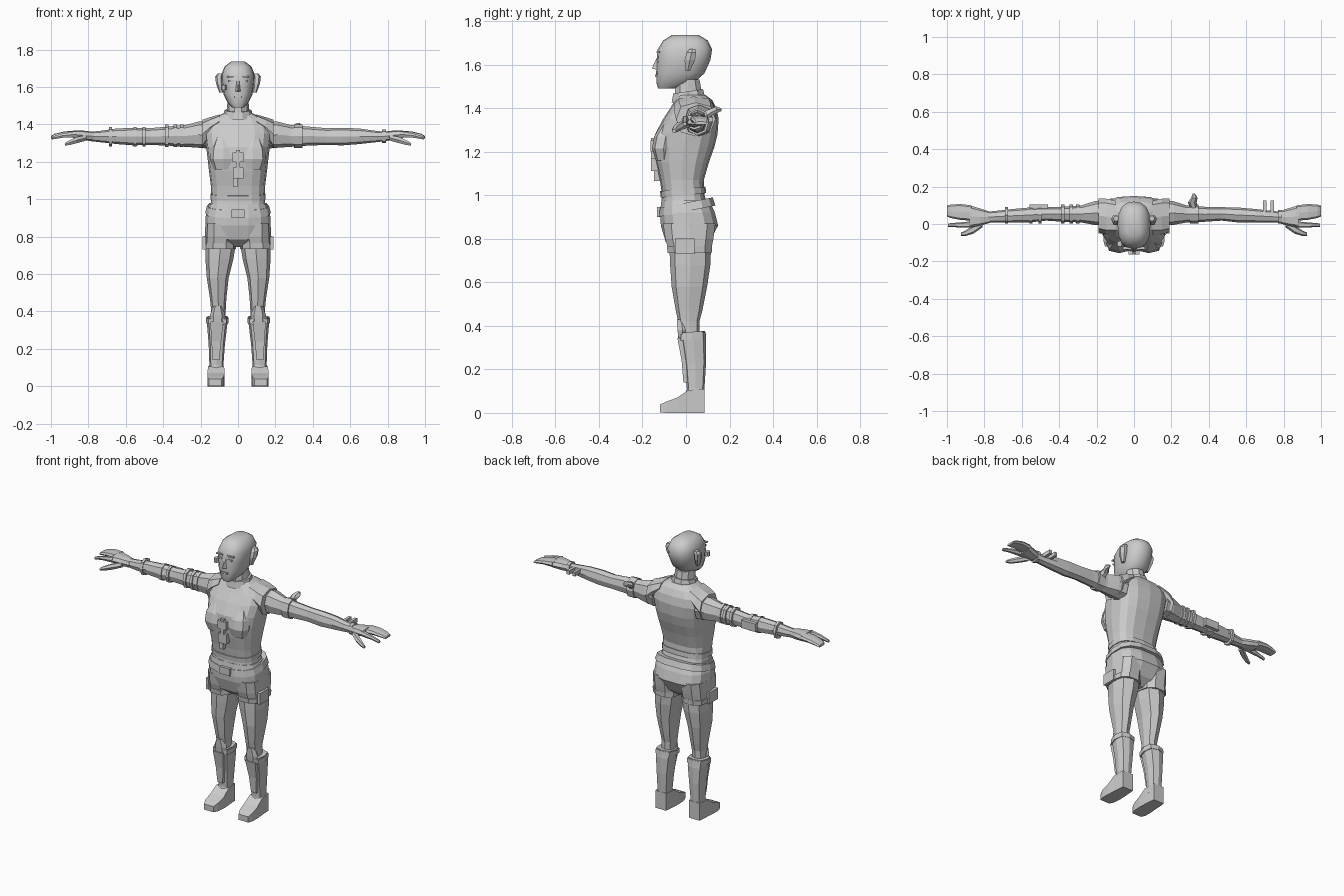
import bpy, math

grey = bpy.data.materials.new("neutral_grey")
grey.diffuse_color = (0.6, 0.6, 0.6, 1)


def make(name, verts, faces, mirror=False, smooth=0):
    """Mesh object, optionally mirrored to the other side of the body."""
    me = bpy.data.meshes.new(name)
    me.from_pydata(verts, [], faces)
    me.materials.append(grey)
    ob = bpy.data.objects.new(name, me)
    bpy.context.collection.objects.link(ob)
    bpy.ops.object.select_all(action='DESELECT')
    ob.select_set(True)
    bpy.context.view_layer.objects.active = ob
    bpy.ops.object.mode_set(mode='EDIT')
    bpy.ops.mesh.select_all(action='SELECT')
    bpy.ops.mesh.normals_make_consistent(inside=False)
    bpy.ops.object.mode_set(mode='OBJECT')
    if smooth:
        bpy.ops.object.shade_smooth_by_angle(angle=math.radians(smooth))
    if mirror:
        ob.modifiers.new("other_side", 'MIRROR')
    return ob


def loft(name, rings, axis='z', n=8, p=2.0, mirror=False, smooth=0, tilt=0):
    """Skin rings (position, a_min, a_max, b_min, b_max) along an axis."""
    verts, faces = [], []
    for t, a0, a1, b0, b1 in rings:
        for i in range(n):
            ang = 2 * math.pi * i / n + (math.pi / 4 if n == 4 else 0)
            c, s = math.cos(ang), math.sin(ang)
            if n == 4:
                c, s = math.copysign(1, c), math.copysign(1, s)
            else:
                c = math.copysign(abs(c) ** (2 / p), c)
                s = math.copysign(abs(s) ** (2 / p), s)
            a = (a0 + a1) / 2 + c * (a1 - a0) / 2
            b = (b0 + b1) / 2 + s * (b1 - b0) / 2
            verts.append({'z': (a, b, t + tilt * b), 'x': (t, a, b), 'y': (a, t, b)}[axis])
    for r in range(len(rings) - 1):
        for i in range(n):
            j = (i + 1) % n
            faces.append((r * n + i, r * n + j, (r + 1) * n + j, (r + 1) * n + i))
    faces += [tuple(range(n)), tuple(range((len(rings) - 1) * n, len(rings) * n))]
    return make(name, verts, faces, mirror, smooth)


def box(name, x0, x1, y0, y1, z0, z1, mirror=False):
    return loft(name, [(z0, x0, x1, y0, y1), (z1, x0, x1, y0, y1)], n=4, mirror=mirror)


def body(name, rows, **kw):
    """Loft symmetric in x from (z, half_width, y_min, y_max)."""
    return loft(name, [(z, -w, w, a, b) for z, w, a, b in rows], **kw)


# Head, face and ears
body("head", [(1.49, .03, -.128, -.05), (1.515, .055, -.136, .035), (1.56, .077, -.137, .085),
              (1.62, .086, -.135, .112), (1.67, .088, -.13, .12), (1.71, .072, -.105, .10),
              (1.735, .038, -.065, .06)], n=16, p=2.5, smooth=40)
make("nose", [(-.007, -.132, 1.635), (.007, -.132, 1.635), (-.015, -.132, 1.575),
              (.015, -.132, 1.575), (0, -.157, 1.583)],
     [(0, 1, 4), (0, 4, 2), (1, 3, 4), (2, 4, 3), (0, 2, 3, 1)])
box("lips", -.022, .022, -.142, -.128, 1.543, 1.553)
box("eye", .02, .05, -.134, -.127, 1.628, 1.638, True)
box("brow", .014, .058, -.135, -.12, 1.652, 1.66, True)
loft("ear", [(1.57, .078, .10, -.005, .02), (1.62, .08, .118, -.01, .045),
             (1.655, .08, .122, 0, .05), (1.672, .08, .11, .015, .045)], n=6, mirror=True)
loft("cheek_device", [(1.585, -.092, -.062, -.122, -.09), (1.612, -.092, -.062, -.122, -.09)], n=6)

# Neck and collar
body("neck", [(1.40, .078, -.06, .09), (1.45, .062, -.055, .08), (1.53, .056, -.05, .065)], n=10)
body("collar", [(1.435, .082, -.07, .092), (1.475, .072, -.062, .082)], n=10, tilt=.15)

# Torso with bust, waist and shoulder slope
body("torso", [(.95, .15, -.115, .10), (1.0, .143, -.11, .085), (1.07, .145, -.12, .082),
               (1.15, .155, -.138, .105), (1.22, .163, -.148, .13), (1.28, .17, -.142, .145),
               (1.35, .18, -.105, .15), (1.40, .17, -.072, .14), (1.437, .125, -.05, .12),
               (1.46, .075, -.04, .09)], n=16, p=2.8)
loft("bust", [(1.16, .02, .13, -.14, -.06), (1.215, .008, .15, -.156, -.05),
              (1.27, .012, .145, -.146, -.04), (1.33, .04, .12, -.11, -.02)], n=8, p=2.5, mirror=True)
body("waist_band", [(1.0, .148, -.116, .092), (1.03, .148, -.119, .09)], n=16, p=2.8, tilt=.1)
loft("shoulder_strap", [(.10, -.055, .125, 1.38, 1.453), (.15, -.055, .135, 1.33, 1.438),
                        (.19, -.045, .135, 1.27, 1.425)], 'x', 8, 2.5, True)

# Chest pendant
box("pendant_top", -.03, .03, -.164, -.14, 1.20, 1.25)
box("pendant_link", -.012, .012, -.16, -.13, 1.165, 1.262)
box("pendant_plate", -.028, .03, -.16, -.12, 1.11, 1.17)
box("pendant_tip", -.026, -.002, -.146, -.11, 1.065, 1.115)

# Shorts, belt and leg cuffs
body("shorts", [(.745, .03, -.045, .06), (.785, .155, -.095, .11), (.86, .175, -.118, .15),
                (.92, .172, -.122, .135), (.975, .155, -.115, .11)], n=14, p=2.7)
body("belt", [(.925, .176, -.126, .138), (.965, .166, -.122, .125)], n=14, p=2.7, tilt=.2)
box("buckle", -.035, .035, -.133, -.11, .90, .945)
loft("shorts_leg", [(.74, .016, .178, -.082, .118), (.80, .012, .178, -.10, .13),
                    (.87, .02, .174, -.11, .14)], n=10, p=2.6, mirror=True)
loft("leg_cuff", [(.735, .012, .183, -.088, .122), (.765, .012, .185, -.092, .124)],
     n=10, p=2.6, mirror=True)
box("hip_pouch", .17, .19, -.05, .04, .73, .80, True)

# Legs, knee pads and boots
loft("leg", [(.33, .07, .145, -.02, .06), (.42, .065, .145, -.036, .062),
             (.47, .062, .15, -.047, .075), (.58, .05, .167, -.066, .097),
             (.68, .025, .174, -.073, .112), (.76, .012, .175, -.076, .115)],
     n=8, p=2.4, mirror=True)
loft("knee_pad", [(.325, .075, .145, -.034, 0), (.38, .068, .15, -.042, .01),
                  (.43, .085, .132, -.045, 0)], n=6, p=2.5, mirror=True)
loft("boot_shaft", [(.06, .075, .158, -.01, .085), (.11, .078, .153, .004, .085),
                    (.22, .07, .157, -.006, .092), (.32, .058, .165, -.022, .093),
                    (.37, .053, .168, -.03, .086)], n=8, p=3, mirror=True, tilt=.08)
loft("boot_cuff", [(.335, .05, .17, -.036, .093), (.363, .05, .17, -.036, .09)],
     n=8, p=3, mirror=True, tilt=.1)
loft("shin_plate", [(.14, .10, .135, -.012, .02), (.24, .09, .142, -.02, .02),
                    (.345, .078, .148, -.04, 0)], n=4, mirror=True)
loft("foot", [(-.12, .088, .155, .002, .038), (-.09, .076, .164, 0, .052),
              (-.04, .072, .164, 0, .07), (.01, .074, .16, 0, .105),
              (.085, .08, .155, 0, .11)], 'y', 4, mirror=True)

# Arms
loft("arm", [(.15, -.01, .13, 1.27, 1.415), (.21, -.005, .122, 1.275, 1.415),
             (.28, .008, .10, 1.28, 1.397), (.38, .012, .092, 1.287, 1.388),
             (.47, .018, .09, 1.29, 1.38), (.56, .008, .088, 1.288, 1.382),
             (.65, .008, .08, 1.295, 1.378), (.74, .008, .07, 1.305, 1.365),
             (.80, .01, .064, 1.312, 1.36)], 'x', 8, 2.3, True)


def arm_band(name, x, width, y0, y1, z0, z1):
    loft(name, [(x, y0, y1, z0, z1), (x + width, y0, y1, z0, z1)], 'x', 8, 2.3)


for x in (-.31, -.345, -.39):
    arm_band("right_arm_wrap", x, .018, .003, .105, 1.278, 1.40)
for x in (-.51, -.56, -.69):
    arm_band("right_forearm_wrap", x, .016, .004, .092, 1.282, 1.387)
box("right_elbow_plate", -.56, -.46, .07, .105, 1.31, 1.36)
arm_band("left_arm_band", .30, .045, .002, .105, 1.275, 1.40)
arm_band("left_wrist_band", .77, .02, .002, .075, 1.30, 1.372)

# Left arm ornament and forearm prongs
loft("arm_ornament", [(.085, .30, .34, 1.33, 1.39), (.115, .288, .335, 1.36, 1.40),
                      (.14, .305, .34, 1.375, 1.41), (.162, .314, .326, 1.385, 1.40)], 'y', 6)
for x in (.69, .73):
    box("forearm_prong", x, x + .018, .055, .125, 1.335, 1.36)

# Hands
loft("palm", [(.77, .006, .066, 1.312, 1.36), (.82, -.008, .082, 1.315, 1.366),
              (.88, -.02, .10, 1.325, 1.368)], 'x', 8, 2.8, True)
loft("fingers", [(.87, .018, .10, 1.33, 1.367), (.93, .022, .107, 1.335, 1.362),
                 (.98, .032, .104, 1.328, 1.35), (1.0, .04, .098, 1.324, 1.338)], 'x', 8, 3, True)
loft("index_finger", [(.87, -.02, .014, 1.33, 1.365), (.94, -.018, .008, 1.327, 1.352),
                      (.995, -.015, .003, 1.318, 1.335)], 'x', 6, 2.3, True)
loft("thumb", [(.81, -.018, .03, 1.312, 1.345), (.86, -.052, -.008, 1.298, 1.335),
               (.90, -.064, -.034, 1.288, 1.318), (.925, -.064, -.046, 1.286, 1.302)],
     'x', 6, 2.3, True)
